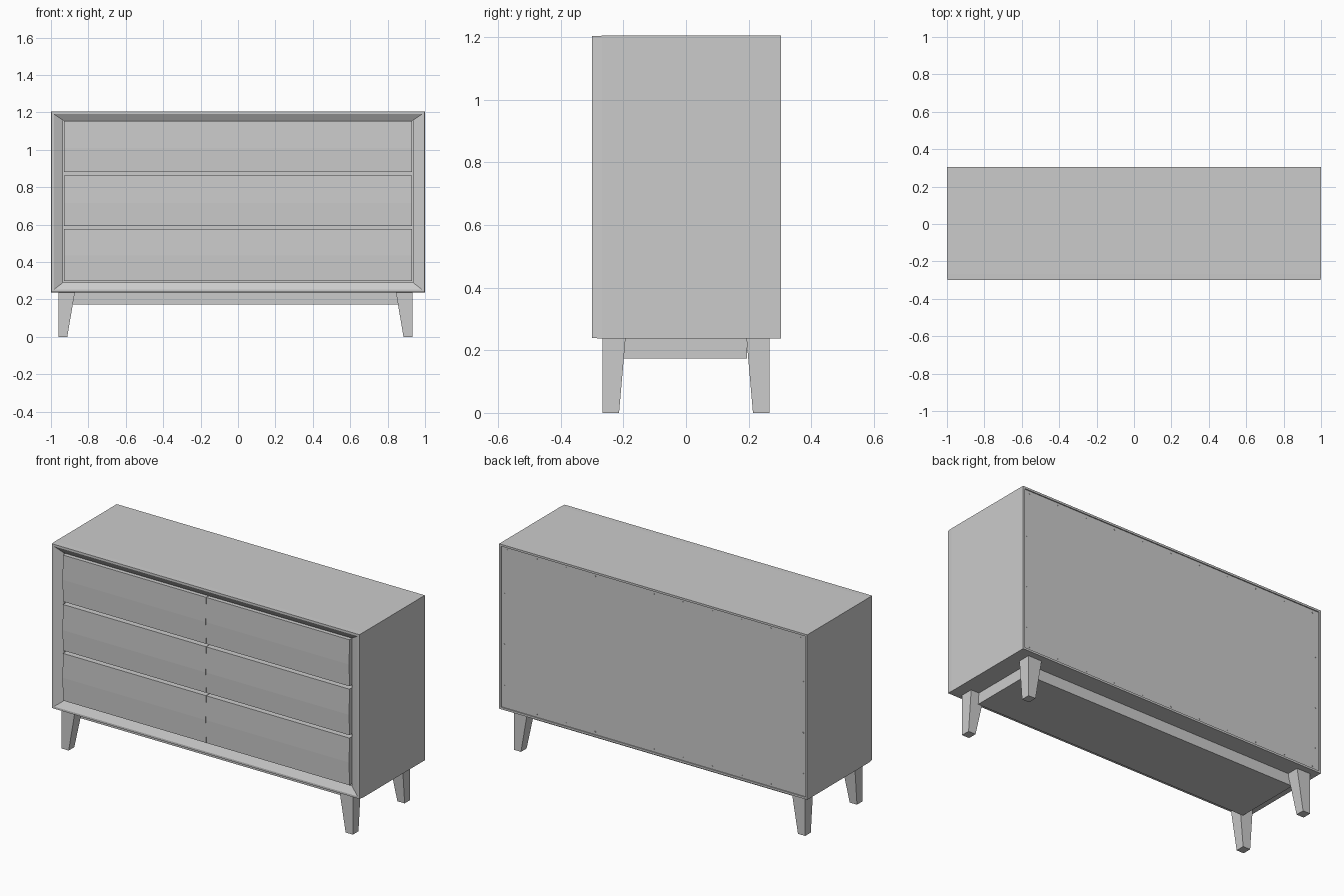
import bpy, bmesh, math

if "Cube" in bpy.data.objects:
    bpy.data.objects.remove(bpy.data.objects["Cube"])

def material(name, rgb):
    m = bpy.data.materials.new(name)
    m.diffuse_color = (*rgb, 1)
    m.use_nodes = True
    m.node_tree.nodes["Principled BSDF"].inputs["Base Color"].default_value = m.diffuse_color
    return m

GREY = material("plain grey", (0.6, 0.6, 0.6))

def loft(name, rings):
    """Skin a list of equal-length point rings and cap both ends."""
    bm = bmesh.new()
    loops = [[bm.verts.new(p) for p in ring] for ring in rings]
    n = len(loops[0])
    for a, b in zip(loops, loops[1:]):
        for i in range(n):
            j = (i + 1) % n
            bm.faces.new((a[i], a[j], b[j], b[i]))
    bm.faces.new(loops[0])
    bm.faces.new(loops[-1])
    bmesh.ops.recalc_face_normals(bm, faces=bm.faces)
    me = bpy.data.meshes.new(name)
    bm.to_mesh(me)
    bm.free()
    me.materials.append(GREY)
    ob = bpy.data.objects.new(name, me)
    bpy.context.collection.objects.link(ob)
    return ob

def upright(x, z0, z1, y):
    return [(-x, y, z0), (x, y, z0), (x, y, z1), (-x, y, z1)]

def level(x0, x1, y0, y1, z):
    return [(x0, y0, z), (x1, y0, z), (x1, y1, z), (x0, y1, z)]

# Cabinet: recessed back, straight sides, bevelled front frame and drawer recess
loft("cabinet_body", [
    upright(0.988, 0.249, 1.193, 0.298),
    upright(0.988, 0.249, 1.193, 0.304),
    upright(1.0, 0.237, 1.205, 0.304),
    upright(1.0, 0.237, 1.205, -0.268),
    upright(0.998, 0.240, 1.204, -0.300),
    upright(0.985, 0.252, 1.192, -0.300),
    upright(0.935, 0.291, 1.158, -0.278),
    upright(0.935, 0.291, 1.158, -0.250),
])

# Drawer fronts: three rows of two, each with a faint horizontal crease
for row, (top, crease, bottom) in enumerate([(1.154, 1.010, 0.881),
                                            (0.864, 0.715, 0.594),
                                            (0.577, 0.435, 0.300)]):
    for side in (-1, 1):
        profile = [(-0.248, bottom), (-0.295, bottom), (-0.298, crease),
                   (-0.295, top), (-0.248, top)]
        loft(f"drawer_front_{row + 1}_{'left' if side < 0 else 'right'}",
             [[(side * x, y, z) for y, z in profile] for x in (0.001, 0.930)])

# Base plinth under the cabinet
loft("base_plinth", [level(-0.90, 0.88, -0.20, 0.195, 0.173),
                     level(-0.90, 0.88, -0.20, 0.195, 0.240)])

# Legs: straight outside, tapered inside
for sx, outer in ((-1, 0.960), (1, 0.932)):
    for sy in (-1, 1):
        loft(f"{'front' if sy < 0 else 'back'}_{'left' if sx < 0 else 'right'}_leg", [
            level(sx * outer, sx * (outer - 0.047), sy * 0.266, sy * 0.214, 0),
            level(sx * outer, sx * (outer - 0.088), sy * 0.266, sy * 0.193, 0.240)])

# Small screw heads around the back panel
spots = [(-0.95 + 1.9 * i / 10, z) for i in range(11) for z in (0.265, 1.177)]
spots += [(x, z) for x in (-0.97, 0.97) for z in (0.38, 0.62, 0.92)]
for i, (sx, sz) in enumerate(spots):
    ring = [(math.cos(a * math.pi / 4) * 0.004, math.sin(a * math.pi / 4) * 0.004)
            for a in range(8)]
    loft(f"back_screw_{i + 1}", [[(sx + u, y, sz + v) for u, v in ring]
                                 for y in (0.296, 0.300)])
